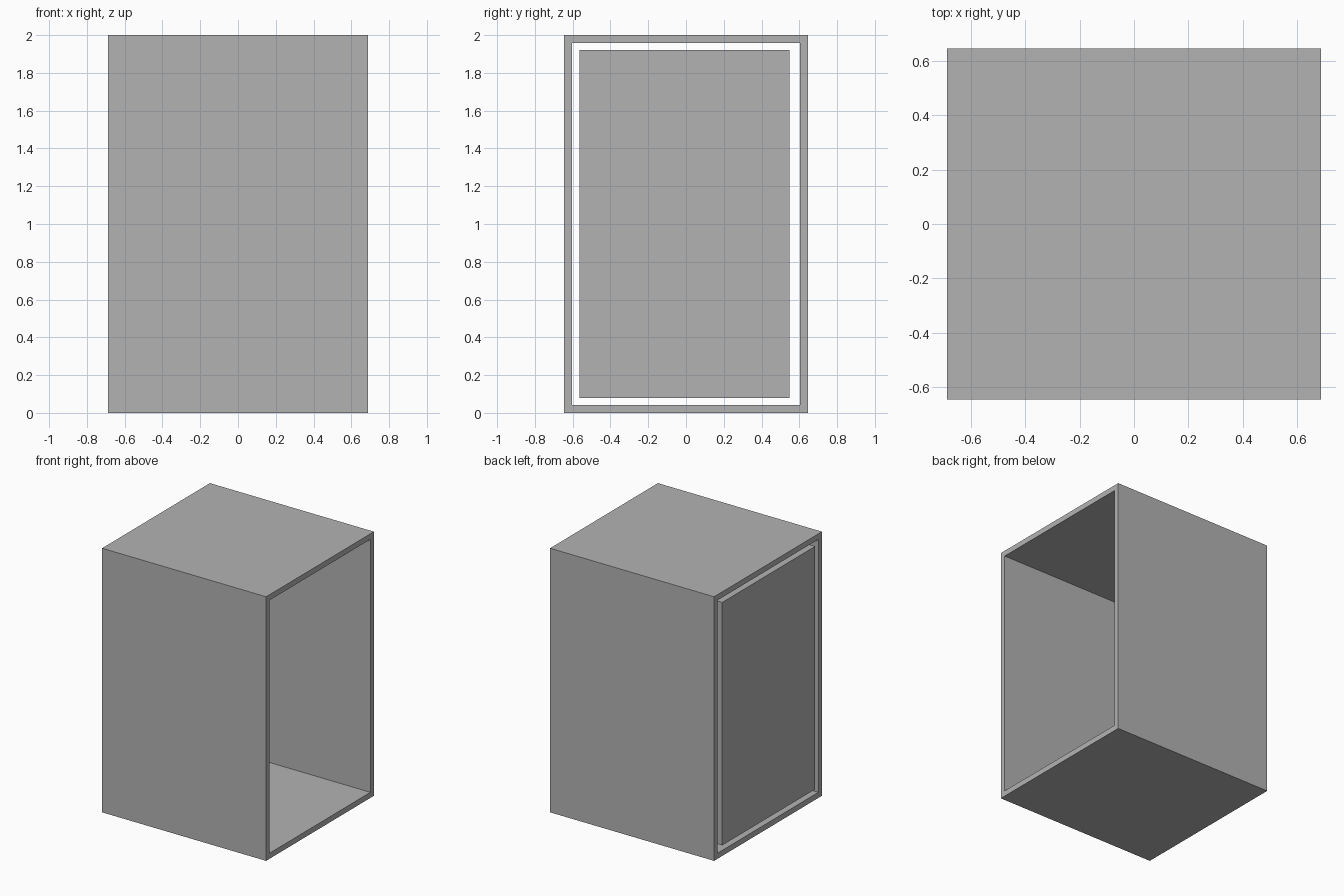
import bpy
import bmesh
from mathutils import Matrix, Vector

old = bpy.data.objects.get("Cube")
if old:
    bpy.data.objects.remove(old, do_unlink=True)

WIDTH, DEPTH, HEIGHT = 1.374, 1.29, 2.0
WALL = 0.06

# Plain grey for every part
grey = bpy.data.materials.new("plain_grey")
grey.use_nodes = True
colour = (0.45, 0.45, 0.45, 1.0)
grey.diffuse_color = colour
grey.node_tree.nodes["Principled BSDF"].inputs["Base Color"].default_value = colour


def box(low, high):
    """Start a bmesh holding one box between two corners."""
    low, high = Vector(low), Vector(high)
    bm = bmesh.new()
    bmesh.ops.create_cube(bm, size=1, matrix=Matrix.Translation((low + high) / 2)
                          @ Matrix.Diagonal((*(high - low), 1)))
    return bm


def finish(bm, name):
    bmesh.ops.recalc_face_normals(bm, faces=bm.faces)
    mesh = bpy.data.meshes.new(name)
    bm.to_mesh(mesh)
    bm.free()
    mesh.materials.append(grey)
    obj = bpy.data.objects.new(name, mesh)
    bpy.context.collection.objects.link(obj)
    return obj


# Cabinet shell: a box opened through both x ends, leaving four walls
bm = box((-WIDTH / 2, -DEPTH / 2, 0), (WIDTH / 2, DEPTH / 2, HEIGHT))
ends = [f for f in bm.faces if abs(f.normal.x) > 0.9]
bmesh.ops.inset_individual(bm, faces=ends, thickness=WALL)
rims = [e for f in ends for e in f.edges]
bmesh.ops.delete(bm, geom=ends, context='FACES_ONLY')
bmesh.ops.bridge_loops(bm, edges=rims)
finish(bm, "cabinet_shell")

# Door panel: flush in the -x opening with a narrow gap all round
bm = box((-WIDTH / 2, -0.565, 0.08), (-WIDTH / 2 + WALL, 0.548, 1.92))
finish(bm, "door_panel")
